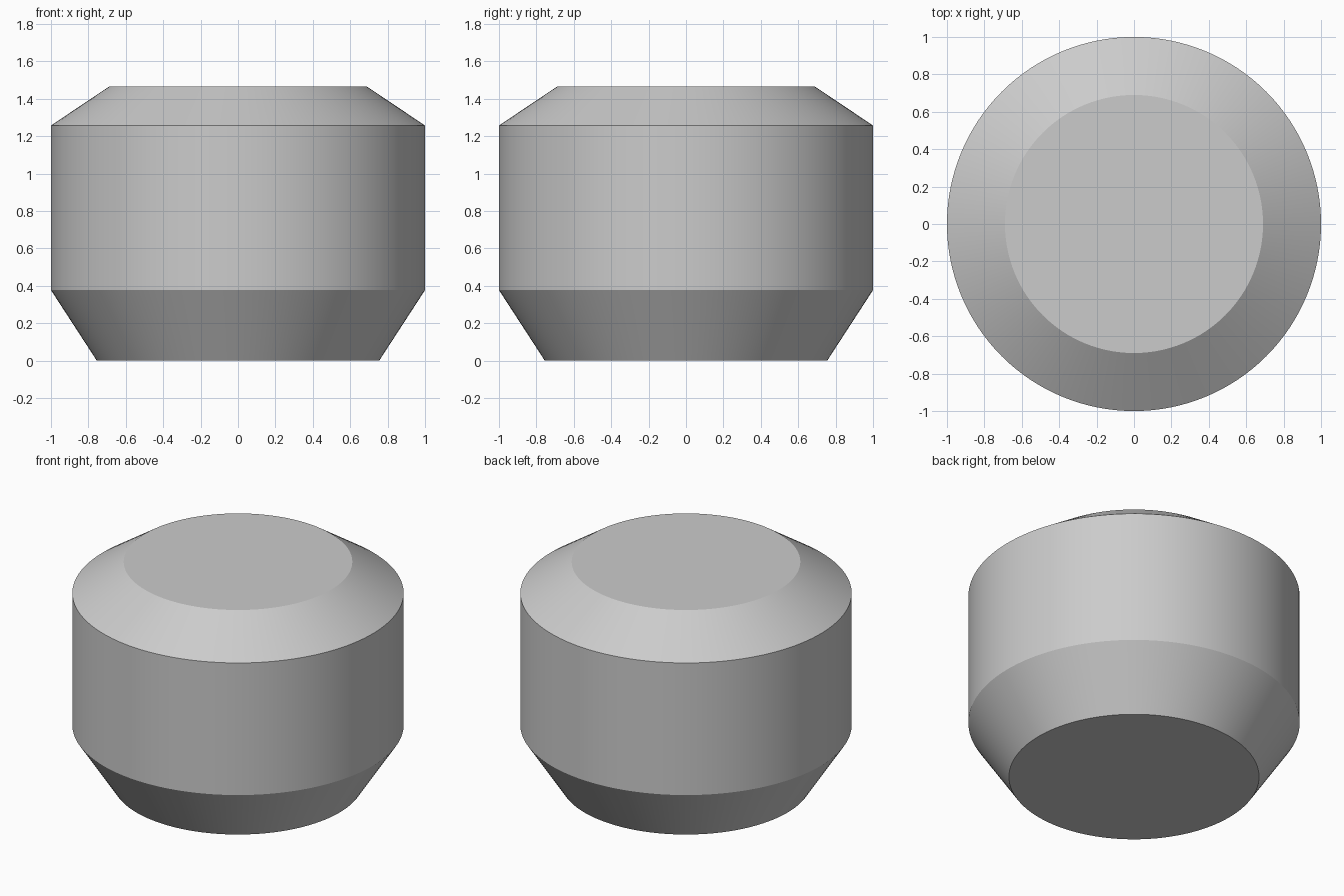
import bpy
import bmesh
import math

cube = bpy.data.objects.get("Cube")
if cube:
    bpy.data.objects.remove(cube, do_unlink=True)

# Plain grey material
grey = bpy.data.materials.new("light_grey")
grey.use_nodes = True
colour = (0.6, 0.6, 0.6, 1)
grey.diffuse_color = colour
grey.node_tree.nodes["Principled BSDF"].inputs["Base Color"].default_value = colour

# Turned body profile: radius and height, from base to top
SIDES = 128
PROFILE = [(0.755, 0), (1, 0.377), (1, 1.257), (0.69, 1.465)]

bm = bmesh.new()
rings = [
    [bm.verts.new((r * math.cos(math.tau * i / SIDES), r * math.sin(math.tau * i / SIDES), z))
     for i in range(SIDES)]
    for r, z in PROFILE
]

# Tapered foot, straight wall and sloped shoulder
for low, high in zip(rings, rings[1:]):
    for i in range(SIDES):
        j = (i + 1) % SIDES
        bm.faces.new((low[i], low[j], high[j], high[i]))

# Flat base and top
bm.faces.new(rings[0][::-1])
bm.faces.new(rings[-1])

mesh = bpy.data.meshes.new("round_body")
bm.to_mesh(mesh)
bm.free()
mesh.materials.append(grey)
body = bpy.data.objects.new("round_body", mesh)
bpy.context.collection.objects.link(body)

# Smooth around the body, sharp at the rims
bpy.ops.object.select_all(action="DESELECT")
body.select_set(True)
bpy.context.view_layer.objects.active = body
bpy.ops.object.shade_smooth_by_angle(angle=math.radians(25))
